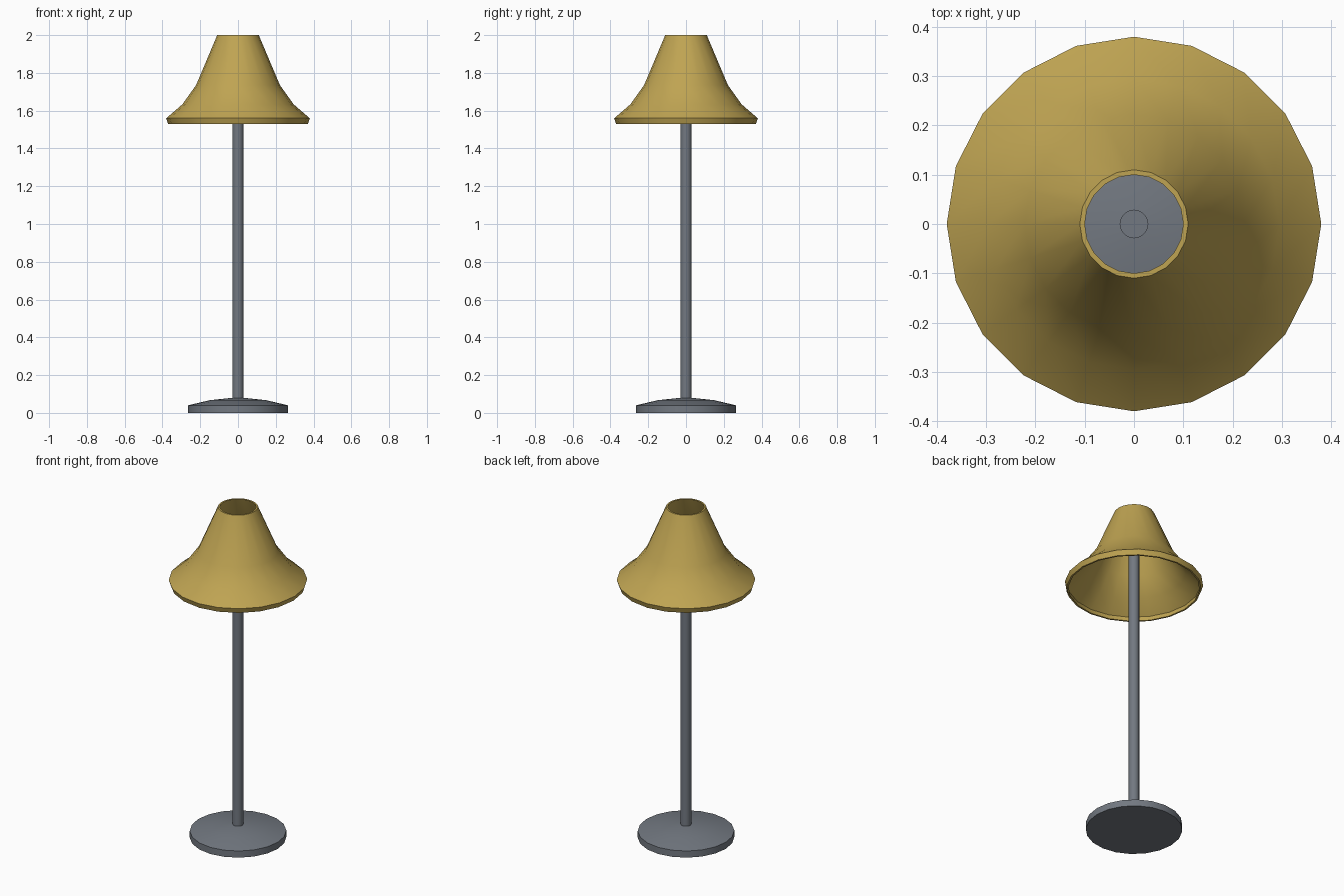
import bpy, bmesh, math

if "Cube" in bpy.data.objects:
    bpy.data.objects.remove(bpy.data.objects["Cube"])

SIDES = 20


def material(name, rgb):
    m = bpy.data.materials.new(name)
    m.diffuse_color = (*rgb, 1)
    m.use_nodes = True
    m.node_tree.nodes["Principled BSDF"].inputs["Base Color"].default_value = m.diffuse_color
    return m


brass = material("warm_gold", (0.52, 0.37, 0.085))
metal = material("slate_grey", (0.17, 0.19, 0.22))


def lathe(name, profile, mat, closed=False, angle=30):
    """Spin an (r, z) profile round z; r = 0 makes a pole point."""
    bm = bmesh.new()
    rings = []
    for r, z in profile:
        if r == 0:
            rings.append([bm.verts.new((0, 0, z))] * SIDES)
        else:
            rings.append([bm.verts.new((r * math.cos(a), r * math.sin(a), z))
                          for a in (2 * math.pi * i / SIDES for i in range(SIDES))])
    pairs = list(zip(rings, rings[1:]))
    if closed:
        pairs.append((rings[-1], rings[0]))
    for a, b in pairs:
        for i in range(SIDES):
            j = (i + 1) % SIDES
            bm.faces.new(list(dict.fromkeys((a[i], a[j], b[j], b[i]))))
    bmesh.ops.recalc_face_normals(bm, faces=bm.faces)
    me = bpy.data.meshes.new(name)
    bm.to_mesh(me)
    bm.free()
    me.materials.append(mat)
    ob = bpy.data.objects.new(name, me)
    bpy.context.collection.objects.link(ob)
    bpy.ops.object.select_all(action='DESELECT')
    ob.select_set(True)
    bpy.context.view_layer.objects.active = ob
    bpy.ops.object.shade_smooth_by_angle(angle=math.radians(angle))
    return ob


# Domed foot
lathe("base", [(0, 0), (0.265, 0), (0.265, 0.04), (0.15, 0.067),
               (0.03, 0.08), (0, 0.08)], metal)

# Upright pole, ending inside the shade
lathe("pole", [(0, 0.07), (0.029, 0.07), (0.029, 1.83), (0, 1.83)], metal)

# Flared hollow shade: outer wall down, rim lip, inner wall up
lathe("shade", [(0.11, 2.0), (0.222, 1.735), (0.295, 1.633), (0.38, 1.56),
                (0.37, 1.53), (0.36, 1.53), (0.365, 1.557), (0.285, 1.63),
                (0.211, 1.73), (0.10, 2.0)], brass, closed=True)
